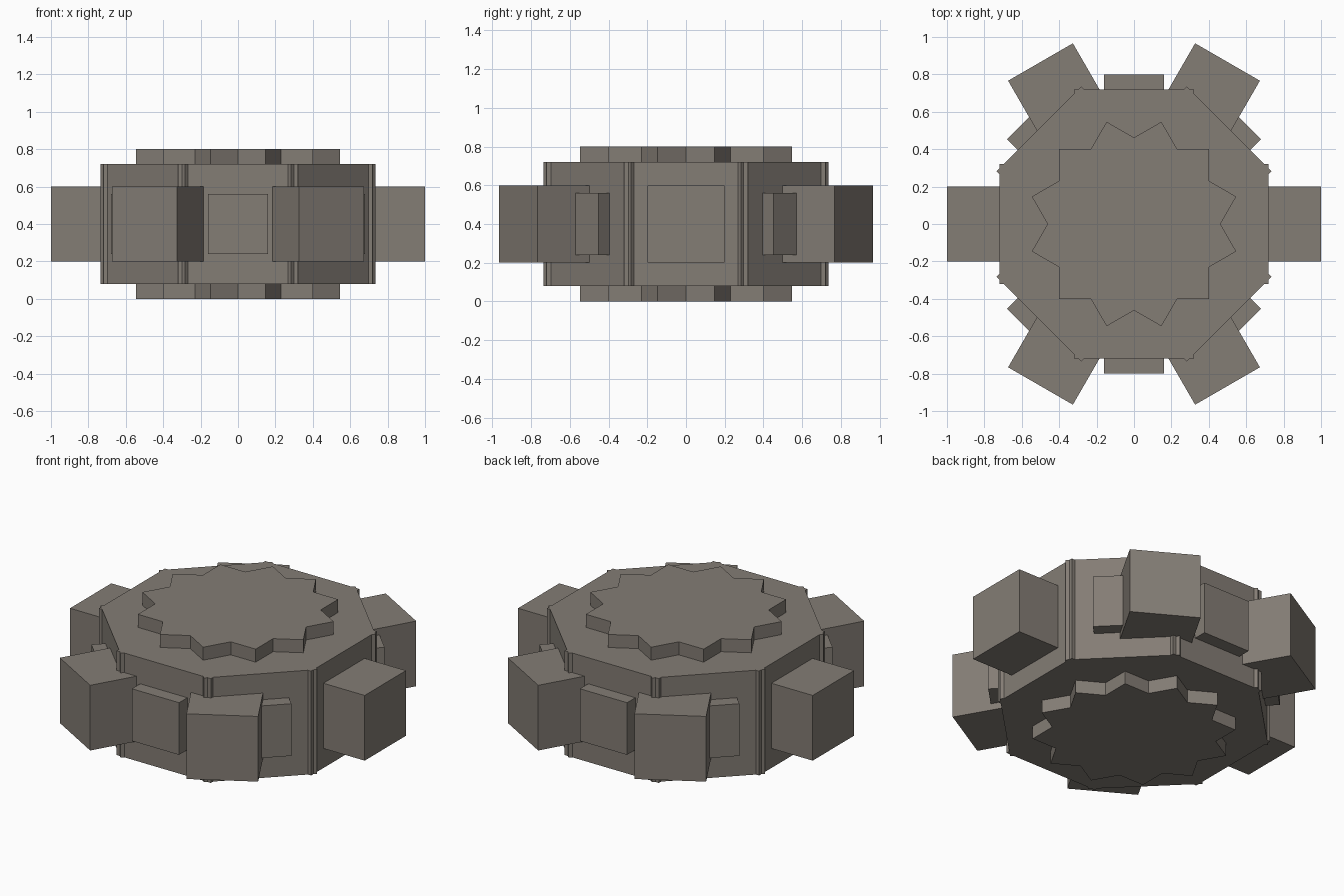
import bpy, bmesh, math
from mathutils import Matrix, Vector

if "Cube" in bpy.data.objects:
    bpy.data.objects.remove(bpy.data.objects["Cube"])

MID = 0.4  # height of the symmetry plane

metal = bpy.data.materials.new("warm grey metal")
metal.diffuse_color = (0.23, 0.205, 0.178, 1)
metal.use_nodes = True
metal.node_tree.nodes["Principled BSDF"].inputs["Base Color"].default_value = metal.diffuse_color


def finish(name, bm):
    bmesh.ops.recalc_face_normals(bm, faces=bm.faces)
    mesh = bpy.data.meshes.new(name)
    bm.to_mesh(mesh)
    bm.free()
    mesh.materials.append(metal)
    ob = bpy.data.objects.new(name, mesh)
    bpy.context.collection.objects.link(ob)
    return ob


def prism(name, segment, count, height):
    """Repeat an outline segment around z and extrude it about the mid plane."""
    bm = bmesh.new()
    verts = []
    for i in range(count):
        rot = Matrix.Rotation(math.tau * i / count, 3, 'Z')
        for x, y in segment:
            verts.append(bm.verts.new(rot @ Vector((x, y, MID - height / 2))))
    face = bm.faces.new(verts)
    ext = bmesh.ops.extrude_face_region(bm, geom=[face], use_keep_orig=True)
    top = [g for g in ext["geom"] if isinstance(g, bmesh.types.BMVert)]
    bmesh.ops.translate(bm, verts=top, vec=(0, 0, height))
    return finish(name, bm)


def teeth(name, angles, inner, outer, width):
    """Square blocks reaching outward from inside the hub."""
    for i, angle in enumerate(angles):
        bm = bmesh.new()
        place = (Matrix.Rotation(math.radians(angle), 4, 'Z')
                 @ Matrix.Translation(((inner + outer) / 2, 0, MID))
                 @ Matrix.Diagonal((outer - inner, width, width, 1)))
        bmesh.ops.create_cube(bm, size=1, matrix=place)
        finish(f"{name}_{i + 1}", bm)


# Hub: eight flat sides with small ridges where the side slabs cross
d, w, r2 = 0.72, 0.32, math.sqrt(2)
ridge = [(d, d - w * r2), ((d + w) / r2, (d - w) / r2),
         (d, d * r2 - d), (d, w), (d * r2 - w, w)]
prism("hub", ridge, 8, 0.64)

# Twelve-pointed star plate showing above and below the hub
tip = 0.4 * r2
star = [(0.4 / math.cos(math.pi / 6), 0),
        (tip * math.cos(math.pi / 12), tip * math.sin(math.pi / 12))]
prism("star_plate", star, 12, 0.8)

# Six large teeth, and smaller blocks on the hub sides between them
teeth("large_tooth", range(0, 360, 60), 0.5, 1.0, 0.4)
teeth("small_block", (45, 90, 135, 225, 270, 315), 0.5, 0.8, 0.32)
